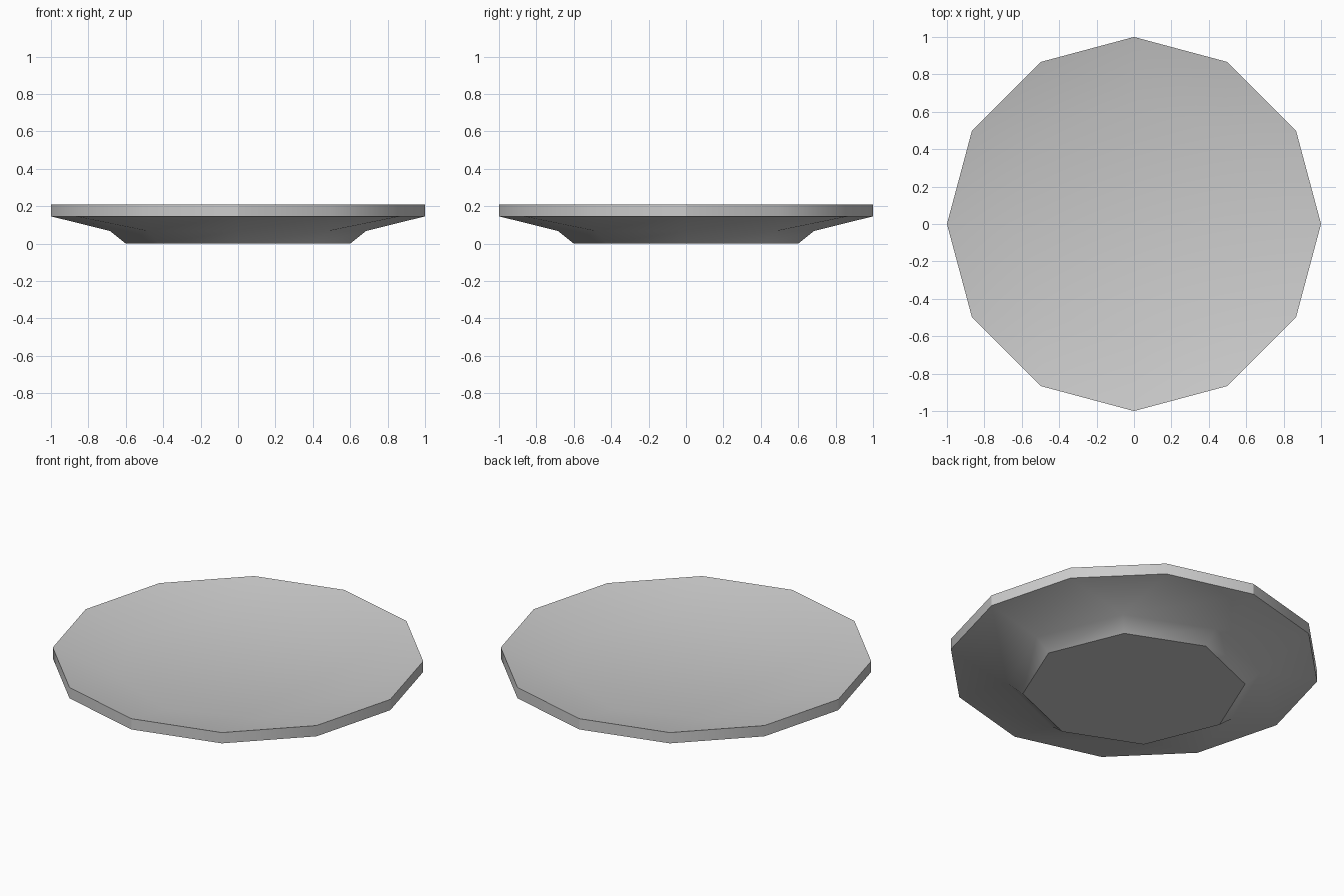
import bpy
import bmesh
from math import cos, sin, tau, radians

cube = bpy.data.objects.get("Cube")
if cube:
    bpy.data.objects.remove(cube, do_unlink=True)

RIM_SIDES, FOOT_SIDES = 12, 8

grey = bpy.data.materials.new("light grey")
grey.use_nodes = True
colour = (0.6, 0.6, 0.6, 1.0)
grey.diffuse_color = colour
grey.node_tree.nodes["Principled BSDF"].inputs["Base Color"].default_value = colour

bm = bmesh.new()


def ring(sides, radius, z):
    return [bm.verts.new((radius * cos(tau * i / sides), radius * sin(tau * i / sides), z))
            for i in range(sides)]


def band(a, b):
    """Join two rings with the same number of sides."""
    n = len(a)
    for i in range(n):
        j = (i + 1) % n
        bm.faces.new((a[i], a[j], b[j], b[i]))


def flare(inner, outer):
    """Join an eight-sided ring to a twelve-sided one, quadrant by quadrant."""
    for q in range(4):
        m = [inner[(2 * q + i) % FOOT_SIDES] for i in range(3)]
        r = [outer[(3 * q + i) % RIM_SIDES] for i in range(4)]
        bm.faces.new((m[0], m[1], r[1], r[0]))
        bm.faces.new((m[1], r[2], r[1]))
        bm.faces.new((m[1], m[2], r[3], r[2]))


# Rings from the underside of the foot, round the rim, to the floor of the dish
foot = ring(FOOT_SIDES, 0.6, 0)
shoulder = ring(FOOT_SIDES, 0.685, 0.068)
rim_low = ring(RIM_SIDES, 1, 0.146)
rim_top = ring(RIM_SIDES, 1, 0.21)
dish_floor = ring(FOOT_SIDES, 0.67, 0.135)

bm.faces.new(foot)
band(foot, shoulder)
flare(shoulder, rim_low)
band(rim_low, rim_top)
flare(dish_floor, rim_top)
bm.faces.new(dish_floor)
bmesh.ops.recalc_face_normals(bm, faces=bm.faces[:])

mesh = bpy.data.meshes.new("plate")
bm.to_mesh(mesh)
bm.free()
mesh.materials.append(grey)
plate = bpy.data.objects.new("plate", mesh)
bpy.context.collection.objects.link(plate)

# Smooth slopes with a sharp rim and foot
bpy.ops.object.select_all(action="DESELECT")
plate.select_set(True)
bpy.context.view_layer.objects.active = plate
bpy.ops.object.shade_smooth_by_angle(angle=radians(30))
